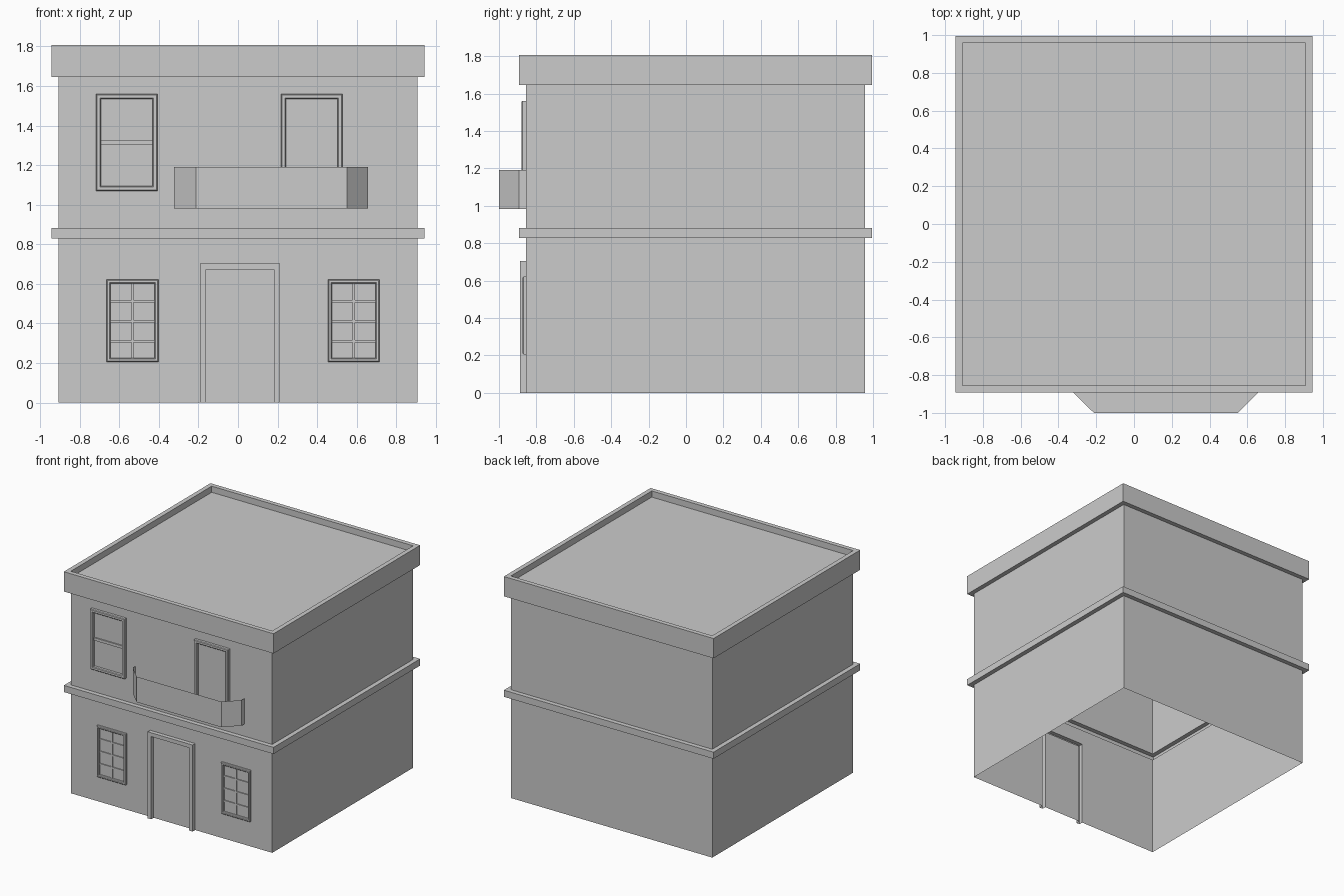
import bpy, bmesh

if "Cube" in bpy.data.objects:
    bpy.data.objects.remove(bpy.data.objects["Cube"])

X, Y0, Y1 = 0.907, -0.855, 0.957      # wall planes
BAND = 0.828                          # underside of the storey band


def finish(name, bm, fix=True):
    if fix:
        bmesh.ops.recalc_face_normals(bm, faces=bm.faces[:])
    me = bpy.data.meshes.new(name)
    bm.to_mesh(me)
    bm.free()
    ob = bpy.data.objects.new(name, me)
    bpy.context.collection.objects.link(ob)
    return ob


def bridge(bm, rings, closed=True):
    """Skin a list of equal-length point rings; returns the vertex rings."""
    vs = [[bm.verts.new(p) for p in r] for r in rings]
    n = len(vs[0])
    for a, b in zip(vs, vs[1:]):
        for i in range(n if closed else n - 1):
            j = (i + 1) % n
            bm.faces.new((a[i], a[j], b[j], b[i]))
    return vs


def frame(name, x0, x1, z0, z1, profile, closed=True):
    """Sweep an (inset, y) profile round a rectangle on the front wall."""
    bm = bmesh.new()
    rings = []
    for i, y in profile:
        b = z0 + i if closed else z0
        rings.append([(x0 + i, y, b), (x0 + i, y, z1 - i),
                      (x1 - i, y, z1 - i), (x1 - i, y, b)])
    bridge(bm, rings, closed)
    return finish(name, bm)


def moulding(w, d, b=0.005):
    """Chamfered frame section of width w and projection d."""
    f = Y0 - d
    return [(0, Y0), (0, f + b), (b, f), (w - b, f), (w, f + b), (w, Y0)]


def bar(name, x0, x1, z0, z1, d):
    bm = bmesh.new()
    bmesh.ops.create_cube(bm, size=1)
    for v in bm.verts:
        v.co = ((x0 + x1) / 2 + v.co.x * (x1 - x0), Y0 + (v.co.y - 0.5) * d,
                (z0 + z1) / 2 + v.co.z * (z1 - z0))
    return finish(name, bm)


# Hollow shell: walls, band, cornice and sunken roof, open underneath
DX0, DX1, DZ = -0.192, 0.213, 0.704   # entrance surround outline
bm = bmesh.new()
steps = [(0, 0), (0, BAND), (.037, BAND), (.037, .882), (0, .882), (0, 1.646),
         (.037, 1.646), (.037, 1.807), (0, 1.807), (0, 1.757)]
rings = bridge(bm, [[(-X - o, Y0 - o, z), (X + o, Y0 - o, z),
                     (X + o, Y1 + o, z), (-X - o, Y1 + o, z)] for o, z in steps])
bm.faces.new(rings[-1])
# lower front wall gets an opening behind the hollow entrance surround
a, b = rings[0][:2]
d, c = rings[1][:2]
bm.faces.remove(next(f for f in bm.faces if set(f.verts) == {a, b, c, d}))
notch = [bm.verts.new((x, Y0, z)) for x, z in
         ((DX0, 0), (DX0, DZ), (DX1, DZ), (DX1, 0))]
bm.faces.new([a] + notch + [b, c, d])
finish("house_shell", bm)

# Entrance surround and door leaf
frame("entrance_surround", DX0, DX1, 0, DZ,
      [(0, Y0), (0, -.888), (.031, -.888), (.031, Y0)], closed=False)
bm = bmesh.new()
bm.faces.new([bm.verts.new((x, Y0, z)) for x, z in
              ((DX0 + .031, 0), (DX1 - .031, 0),
               (DX1 - .031, DZ - .031), (DX0 + .031, DZ - .031))])
finish("entrance_door", bm, fix=False)

# Ground floor windows with glazing bars
for side, x0 in (("left", -.664), ("right", .455)):
    x1, z0, z1, w = x0 + .261, .204, .622, .020
    frame(f"lower_window_frame_{side}", x0, x1, z0, z1, moulding(w, .018))
    xm = (x0 + x1) / 2
    bar(f"lower_window_mullion_{side}", xm - .006, xm + .006, z0 + w, z1 - w, .008)
    for k, z in enumerate((.31, .411, .512)):
        for h, (p, q) in enumerate(((x0 + w, xm - .006), (xm + .006, x1 - w))):
            bar(f"lower_window_bar_{side}_{k}_{h}", p, q, z - .006, z + .006, .008)

# Upper window and balcony door
frame("upper_window_frame", -.717, -.407, 1.07, 1.56, moulding(.025, .025))
bar("upper_window_rail", -.692, -.432, 1.305, 1.328, .010)
frame("balcony_door_frame", .217, .527, .984, 1.56, moulding(.025, .025), closed=False)

# Balcony: thin parapet with splayed corners on a floor
bm = bmesh.new()
plan = [(-.323, Y0), (-.323, -.892), (-.212, -1.0),
        (.55, -1.0), (.657, -.892), (.657, Y0)]
low, high = bridge(bm, [[(x, y, z) for x, y in plan] for z in (.982, 1.19)],
                   closed=False)
bm.faces.new(low[::-1])
finish("balcony", bm, fix=False)
